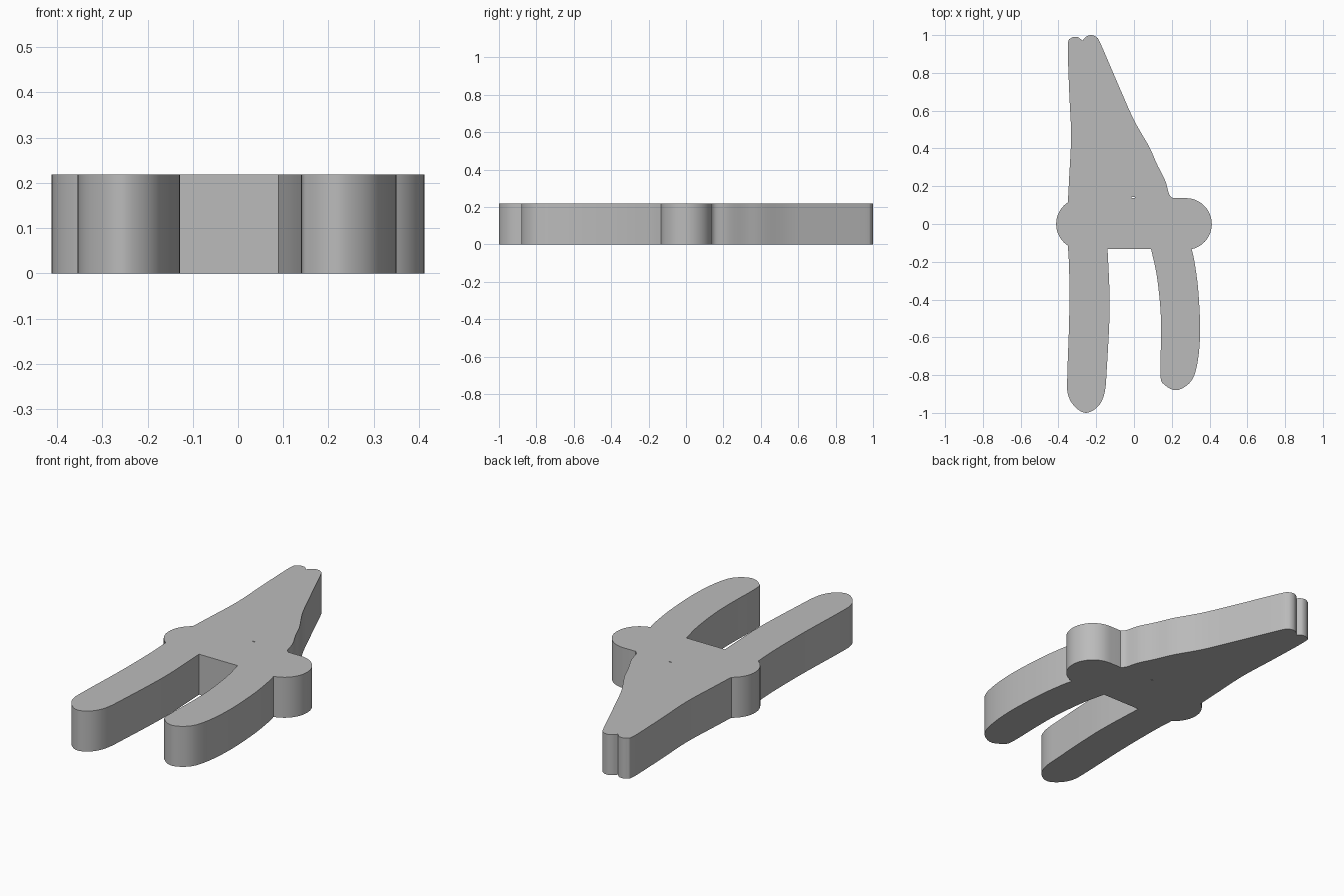
import bpy
import bmesh
from math import radians, cos, sin
from mathutils import Vector

THICKNESS = 0.218
SMOOTH_STEPS = 6

default_cube = bpy.data.objects.get("Cube")
if default_cube:
    bpy.data.objects.remove(default_cube, do_unlink=True)


def make_material(name, value):
    material = bpy.data.materials.new(name)
    material.use_nodes = True
    colour = (value, value, value, 1)
    material.diffuse_color = colour
    material.node_tree.nodes["Principled BSDF"].inputs["Base Color"].default_value = colour
    return material


def flowing_edge(*hundredths):
    """Smooth line through the given points, which are in hundredths of a unit."""
    points = [Vector(p) / 100 for p in hundredths]
    padded = [points[0]] + points + [points[-1]]
    line = []
    for a, b, c, d in zip(padded, padded[1:], padded[2:], padded[3:]):
        for step in range(SMOOTH_STEPS):
            t = step / SMOOTH_STEPS
            line.append(b + (c - a) * t / 2
                        + (a * 2 - b * 5 + c * 4 - d) * t ** 2 / 2
                        + (b * 3 - a - c * 3 + d) * t ** 3 / 2)
    return line + [points[-1]]


def round_edge(centre_x, radius, start, end, steps=20):
    """Arc around a knob on the x axis, angles in degrees."""
    angles = [radians(start + (end - start) * i / steps) for i in range(steps + 1)]
    return [Vector((centre_x + radius * cos(a), radius * sin(a))) for a in angles]


def extrude_outline(name, outline, bottom, top):
    """Flat slab with the given counter-clockwise outline."""
    clean = []
    for point in outline:
        if not clean or (point - clean[-1]).length > 0.002:
            clean.append(point)
    if (clean[0] - clean[-1]).length < 0.002:
        clean.pop()
    bm = bmesh.new()
    base = bm.faces.new([bm.verts.new((p.x, p.y, bottom)) for p in clean])
    raised = bmesh.ops.extrude_face_region(bm, geom=[base], use_keep_orig=True)
    lifted = [v for v in raised["geom"] if isinstance(v, bmesh.types.BMVert)]
    bmesh.ops.translate(bm, verts=lifted, vec=(0, 0, top - bottom))
    bmesh.ops.recalc_face_normals(bm, faces=bm.faces)
    mesh = bpy.data.meshes.new(name)
    bm.to_mesh(mesh)
    bm.free()
    part = bpy.data.objects.new(name, mesh)
    bpy.context.collection.objects.link(part)
    return part


# Left leg: curved, with a rounded foot
left_leg = flowing_edge((9, -13.2), (12, -27), (14, -45), (14.3, -60), (14, -80),
                        (16, -85), (22.5, -88), (30, -83.5), (33.5, -74),
                        (35, -57), (34, -35), (32, -20), (30.5, -13.3))
left_knob = round_edge(0.275, 0.137, -77, 90)

# Tapered neck ending in a notched tip
neck_side = flowing_edge((20.5, 13.7), (18.5, 16), (16.5, 23), (12, 32), (8, 41),
                         (0, 55), (-8, 73), (-17.5, 95), (-20, 99), (-23, 100),
                         (-25.5, 99), (-27.3, 97))
neck_back = flowing_edge((-27.3, 97), (-30, 99), (-33.5, 98.3), (-35, 94),
                         (-34.3, 70), (-33.3, 47), (-34.3, 25), (-35, 11.5))

# Right knob and right leg
right_knob = round_edge(-0.275, 0.137, 123, 237)
right_leg = flowing_edge((-35, -11.5), (-34.3, -25), (-34.3, -50), (-35.3, -80),
                         (-35, -90), (-31.5, -96.5), (-25.5, -100), (-19, -96.5),
                         (-15.5, -89), (-14.3, -75), (-13, -50), (-13, -35), (-14, -13.2))

body = extrude_outline("body", left_leg + left_knob + neck_side + neck_back
                       + right_knob + right_leg, 0, THICKNESS)
body.data.materials.append(make_material("plain grey", 0.5))

# Tiny slit through the middle of the body
slit = extrude_outline("slit_cutter", [Vector((x, y)) for x, y in (
    (-0.012, 0.138), (0.004, 0.138), (0.004, 0.142), (-0.012, 0.142))], -0.1, 0.4)
slit.hide_render = True
slit.hide_set(True)
cut = body.modifiers.new("slit", 'BOOLEAN')
cut.operation = 'DIFFERENCE'
cut.solver = 'EXACT'
cut.object = slit

# Smooth the rounded walls while keeping the rims sharp
bpy.ops.object.select_all(action='DESELECT')
bpy.context.view_layer.objects.active = body
body.select_set(True)
bpy.ops.object.modifier_apply(modifier="slit")
bpy.ops.object.shade_smooth_by_angle(angle=radians(30))
